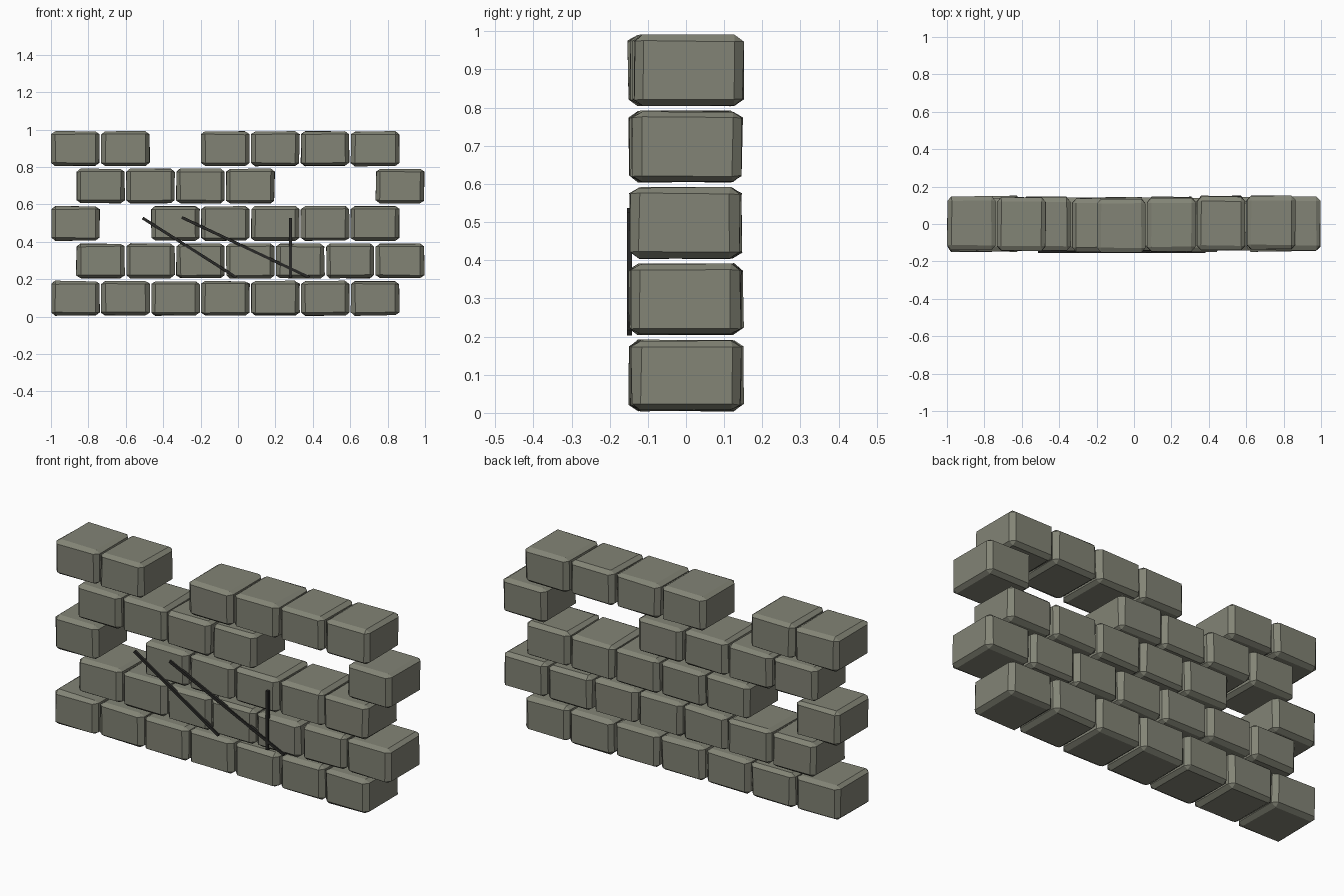
import bpy, bmesh, math, random
from mathutils import Vector, Matrix

if "Cube" in bpy.data.objects:
    bpy.data.objects.remove(bpy.data.objects["Cube"])

random.seed(4)


def material(name, rgb):
    m = bpy.data.materials.new(name)
    m.diffuse_color = (*rgb, 1)
    m.use_nodes = True
    m.node_tree.nodes["Principled BSDF"].inputs["Base Color"].default_value = m.diffuse_color
    return m


STONE = material("grey_green_stone", (0.225, 0.23, 0.18))
CRACK = material("dark_crack", (0.022, 0.022, 0.02))


def finish(name, bm, mat):
    me = bpy.data.meshes.new(name)
    bm.to_mesh(me)
    bm.free()
    me.materials.append(mat)
    ob = bpy.data.objects.new(name, me)
    bpy.context.collection.objects.link(ob)
    return ob


def brick(name, x, y, z):
    # chamfered unit cube, stretched to brick size, corners slightly worn
    bm = bmesh.new()
    bmesh.ops.create_cube(bm, size=1)
    bmesh.ops.bevel(bm, geom=bm.edges[:], offset=0.085, segments=1, affect='EDGES')
    for v in bm.verts:
        v.co = Vector((v.co.x * 0.258, v.co.y * 0.286, v.co.z * 0.184))
        v.co += Vector([random.uniform(-0.0025, 0.0025) for _ in range(3)])
        v.co += Vector((x, y, z))
    finish(name, bm, STONE)


def crack(name, a, b):
    # thin bar lying on the front face
    a, b = Vector(a), Vector(b)
    d = b - a
    bm = bmesh.new()
    bmesh.ops.create_cube(bm, size=1)
    rot = Matrix.Rotation(-math.atan2(d.z, d.x), 4, 'Y')
    mat = Matrix.Translation((a + b) / 2) @ rot @ Matrix.Diagonal((d.length, 0.014, 0.015, 1))
    bm.transform(mat)
    finish(name, bm, CRACK)


# five staggered courses, with the missing bricks left out
MISSING = {(2, 1), (3, 4), (3, 5), (4, 2)}
for row in range(5):
    start = -0.869 if row % 2 == 0 else -0.735
    for i in range(7):
        if (row, i) not in MISSING:
            brick(f"brick_{row}_{i}", start + i * 0.267,
                  random.uniform(-0.01, 0.008), 0.098 + row * 0.2)

# cracks across the front
Y = -0.148
crack("crack_left", (-0.51, Y, 0.527), (-0.01, Y, 0.21))
crack("crack_middle", (-0.30, Y, 0.53), (0.38, Y, 0.21))
crack("crack_right", (0.28, Y, 0.527), (0.28, Y, 0.21))
